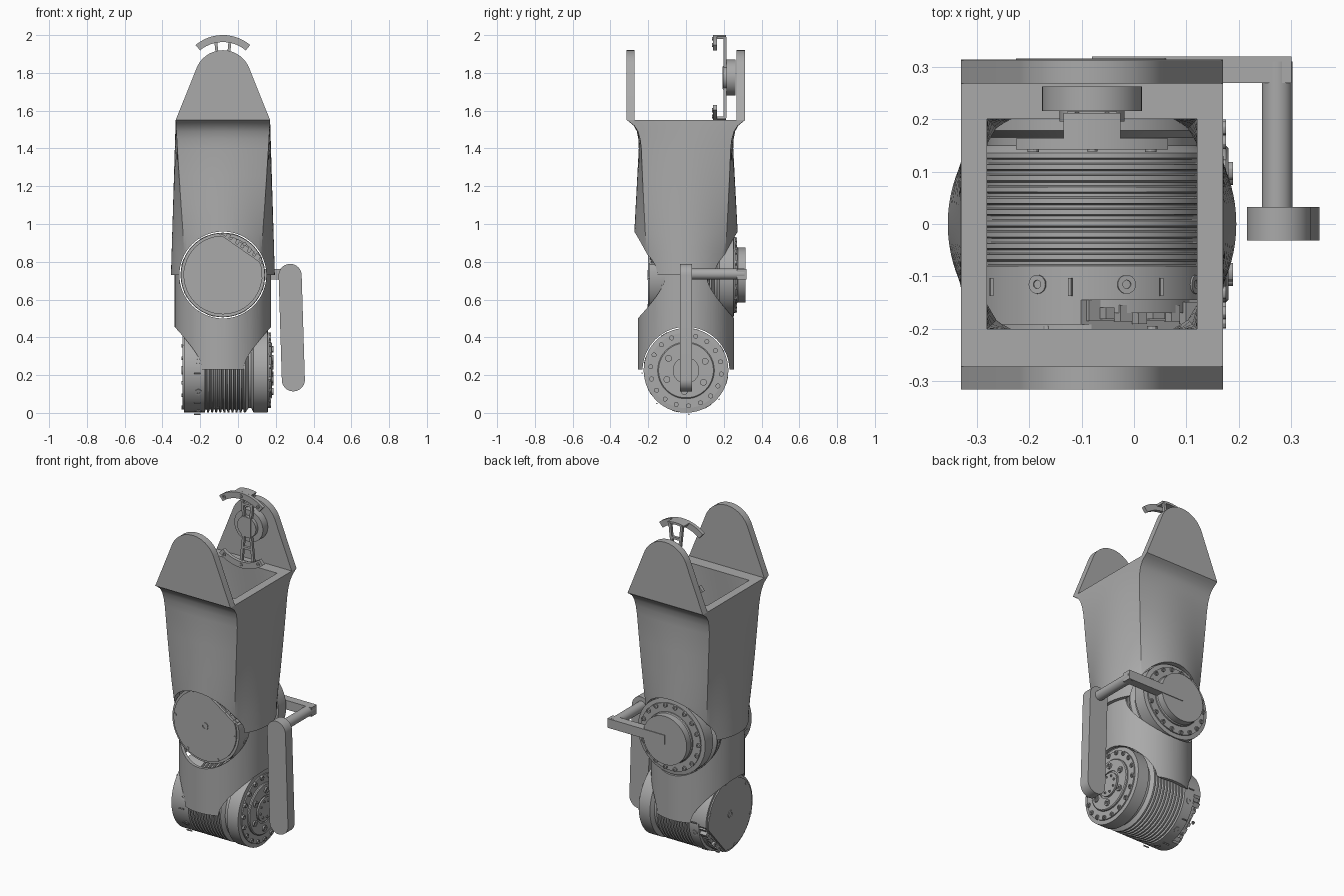
import bpy, bmesh
from math import cos, sin, pi, radians, sqrt
from mathutils import Matrix, Vector

cube = bpy.data.objects.get("Cube")
if cube:
    bpy.data.objects.remove(cube)

grey = bpy.data.materials.new("plain grey")
grey.use_nodes = True
GREY = (0.4, 0.4, 0.4, 1)
grey.diffuse_color = GREY
grey.node_tree.nodes["Principled BSDF"].inputs["Base Color"].default_value = GREY

CX = -0.08                      # centre line of the body
UPPER_Z, LOWER_Z = 0.73, 0.225  # the two joint axes
IDENT = Matrix.Identity(4)


def frame(x_axis, y_axis, origin):
    x, y = Vector(x_axis), Vector(y_axis)
    m = Matrix((x, y, x.cross(y))).transposed().to_4x4()
    m.translation = origin
    return m


def finish(bm, name, matrix=IDENT):
    bmesh.ops.recalc_face_normals(bm, faces=bm.faces)
    bm.transform(matrix)
    mesh = bpy.data.meshes.new(name)
    bm.to_mesh(mesh)
    bm.free()
    mesh.materials.append(grey)
    ob = bpy.data.objects.new(name, mesh)
    bpy.context.collection.objects.link(ob)
    return ob


def skin(bm, rings, closed=False):
    """Bridge rings of points; cap the ends unless the loop is closed."""
    vs = [[bm.verts.new(p) for p in ring] for ring in rings]
    n = len(vs[0])
    pairs = list(zip(vs, vs[1:])) + ([(vs[-1], vs[0])] if closed else [])
    for a, b in pairs:
        for i in range(n):
            j = (i + 1) % n
            bm.faces.new((a[i], a[j], b[j], b[i]))
    if not closed:
        bm.faces.new(vs[0][::-1])
        bm.faces.new(vs[-1])


def circle(r, n=64, centre=(0, 0)):
    return [(centre[0] + r * cos(2 * pi * i / n), centre[1] + r * sin(2 * pi * i / n)) for i in range(n)]


def lathe(name, profile, matrix, n=64, closed=False):
    bm = bmesh.new()
    skin(bm, [[(x, y, u) for x, y in circle(r, n)] for r, u in profile], closed)
    return finish(bm, name, matrix)


def prism(name, points, lo, hi, matrix):
    bm = bmesh.new()
    skin(bm, [[(x, y, w) for x, y in points] for w in (lo, hi)])
    return finish(bm, name, matrix)


def box(name, size, at, matrix=IDENT):
    bm = bmesh.new()
    bmesh.ops.create_cube(bm, size=1, matrix=Matrix.Translation(at) @ Matrix.Diagonal((*size, 1)))
    return finish(bm, name, matrix)


def bolts(name, count, radius, r, lo, hi, matrix, start=0.0):
    """Ring of small cap screws with a hex socket."""
    bm = bmesh.new()
    for i in range(count):
        a = start + 2 * pi * i / count
        c = (radius * cos(a), radius * sin(a))
        skin(bm, [[(x, y, w) for x, y in circle(q, 12, c)]
                  for q, w in ((r, lo), (r, hi), (r * .5, hi), (r * .5, hi - .006))])
    return finish(bm, name, matrix)


def cut(ob, cutters):
    for c in cutters:
        mod = ob.modifiers.new("cut", 'BOOLEAN')
        mod.operation, mod.solver, mod.object = 'DIFFERENCE', 'EXACT', c
    deps = bpy.context.evaluated_depsgraph_get()
    ob.data = bpy.data.meshes.new_from_object(ob.evaluated_get(deps))
    ob.modifiers.clear()


# Joint frames: local z runs along each motor, from the cover to the flange
upper = frame((1, 0, 0), (0, 0, -1), (CX, -.2, UPPER_Z))
lower = frame((0, 1, 0), (0, 0, 1), (-.295, 0, LOWER_Z))

# Housing: round at the bottom, square and flared at the top
def section(z, hx, hy, f):
    ring = []
    for c, s in circle(1, 96):
        k = 1 - f + f / max(abs(c), abs(s))
        ring.append((CX + hx * c * k, hy * s * k, z))
    return ring


STATIONS = [(.73, .275), (.85, .275), (.95, .274), (1.1, .266), (1.25, .258), (1.4, .25),
            (1.45, .252), (1.49, .26), (1.52, .276), (1.54, .3), (1.55, .314)]
outer, inner = [], []
for z, hy in STATIONS:
    f = (z - .73) / .82
    outer.append(section(z, .275 - .025 * f, hy, f))
    inner.append(section(z, .25 - .05 * f, .25 - .05 * f, f))
bm = bmesh.new()
skin(bm, outer + inner[::-1], closed=True)
upper_housing = finish(bm, "upper_housing")
lower_housing = lathe("lower_housing", [(.255, .23), (.255, .75), (.236, .75), (.236, .23)],
                      Matrix.Translation((CX, 0, 0)), 96, closed=True)

cutters = [lathe("joint_cutter", [(.23, -.3), (.23, .8)], m, 96) for m in (upper, lower)]
cut(upper_housing, cutters[:1])
cut(lower_housing, cutters)
for c in cutters:
    bpy.data.objects.remove(c)

# Fork plates on top of the housing
front_frame = frame((1, 0, 0), (0, 0, 1), (CX, 0, 1.55))   # local z points to the front
R, H = .15, .22
tilt = radians(24)
cheek = [(.25, 0)] + [(R * cos(tilt + (pi - 2 * tilt) * i / 24), H + R * sin(tilt + (pi - 2 * tilt) * i / 24))
                      for i in range(25)] + [(-.25, 0)]
prism("front_fork_plate", cheek, .272, .315, front_frame)
prism("back_fork_plate", cheek, -.312, -.268, front_frame)


# Joint motors
def motor(label, m, spin):
    m = m @ Matrix.Rotation(spin, 4, 'Z')
    profile = [(.205, .03), (.205, .055), (.222, .055), (.222, .115)]
    for i in range(10):                     # cooling grooves
        u = .12 + i * .0215
        profile += [(.222, u), (.206, u + .003), (.206, u + .009), (.222, u + .012)]
    profile += [(.222, .335), (.2, .35), (.2, .365), (.224, .378), (.224, .452), (.2, .455),
                (.2, .462), (.15, .462), (.15, .47), (.145, .475), (.08, .475), (.08, .468),
                (.07, .468), (.07, .478)]
    lathe(label + "_motor_body", profile, m)

    # Round cover with a straight edge that leaves the electronics open
    nx, ny, d = .57, -.82, .168
    def clipped(r):
        pts = []
        for x, y in circle(r, 72):
            over = max(0, x * nx + y * ny - d)
            pts.append((x - nx * over, y - ny * over))
        return pts
    prism(label + "_motor_cover", clipped(.222), .008, .058, m)
    prism(label + "_cover_face", clipped(.208), 0, .01, m)
    lathe(label + "_cover_hub", [(.022, .005), (.022, -.004), (.013, -.004), (.013, .003)], m, 24)
    bolts(label + "_cover_screws", 6, .2, .01, -.003, .006, m, radians(5))
    side = m @ Matrix.Rotation(radians(-55.2), 4, 'Z')
    box(label + "_circuit_board", (.01, .26, .04), (.172, 0, .035), side)
    for i in range(6):
        box(label + "_connector", (.022, .02 + .008 * (i % 2), .022 + .01 * (i % 3)),
            (.186, -.095 + .038 * i, .03), side)

    # Screws around the body, then on the flange
    for i in range(8):
        turn = m @ Matrix.Rotation(i * pi / 4 + .3, 4, 'Z')
        radial = turn @ frame((0, 1, 0), (0, 0, 1), (.219, 0, .085))
        lathe(label + "_side_screw", [(.018, 0), (.018, .006), (.008, .006), (.008, .002)], radial, 20)
        box(label + "_side_rib", (.006, .006, .035), (.222, .07, .08), turn)
    bolts(label + "_flange_screws", 18, .188, .013, .45, .47, m)
    bolts(label + "_output_screws", 6, .112, .018, .47, .484, m, .2)
    bolts(label + "_hub_screws", 8, .05, .007, .47, .483, m)


motor("upper", upper, 0)
motor("lower", lower, radians(14))

# Back output drum
lathe("back_drum", [(.125, .44), (.125, .47), (.145, .47), (.145, .515)], upper)

# Handle: arm across the back, rod forward, paddle at the side
box("handle_arm", (.38, .05, .055), (.11, .294, UPPER_Z + .005))
lathe("handle_rod", [(.029, -.31), (.029, 0)], frame((1, 0, 0), (0, 0, 1), (.273, 0, UPPER_Z + .005)), 32)
top, bottom = Vector((.276, .728)), Vector((.293, .175))
lean = (top - bottom).angle_signed(Vector((0, 1)))
outline = []
for c, start in ((top, 0), (bottom, pi)):
    for i in range(21):
        a = start + pi * i / 20 + .03
        outline.append((c.x + .061 * cos(a), c.y + .061 * sin(a)))
prism("handle_paddle", outline, -.032, .031, frame((1, 0, 0), (0, 0, 1), (0, 0, 0)))

# Clamp bracket inside the back fork plate
hub = frame((1, 0, 0), (0, 0, 1), (CX, 0, 1.775))          # local z points to the front
lathe("bracket_hub", [(.095, -.262), (.095, -.215), (.062, -.215), (.062, -.195)], hub, 48)


def arc(r0, r1, half, n=20):
    angles = [pi / 2 - half + 2 * half * i / n for i in range(n + 1)]
    return [(r1 * cos(a), r1 * sin(a)) for a in angles] + [(r0 * cos(a), r0 * sin(a)) for a in angles[::-1]]


for label, turn in (("top", 0), ("bottom", pi)):
    m = hub @ Matrix.Rotation(turn, 4, 'Z')
    prism(label + "_bracket_arc", arc(.188, .225, radians(40)), -.163, -.142, m)
    prism(label + "_bracket_lip", arc(.212, .225, radians(14)), -.212, -.16, m)
    bolts(label + "_bracket_pads", 1, .206, .01, -.145, -.138, m, radians(90))
    for s in (-1, 1):
        prism(label + "_bracket_leg", [(s * .016, .05), (s * .03, .05), (s * .048, .215), (s * .032, .215)],
              -.214, -.198, m)
        pad = m @ Matrix.Rotation(s * radians(33), 4, 'Z')
        bolts(label + "_arc_screw", 1, .206, .011, -.15, -.137, pad, pi / 2)
    box(label + "_bracket_rung", (.06, .014, .016), (0, .13, -.206), m)
box("bracket_core", (.06, .12, .022), (0, 0, -.203), hub)

# Smooth round faces, keep hard edges
bpy.ops.object.select_all(action='DESELECT')
for ob in bpy.context.scene.objects:
    if ob.type == 'MESH' and ob.data.materials and ob.data.materials[0] == grey:
        ob.select_set(True)
        bpy.context.view_layer.objects.active = ob
bpy.ops.object.shade_smooth_by_angle(angle=radians(30))
